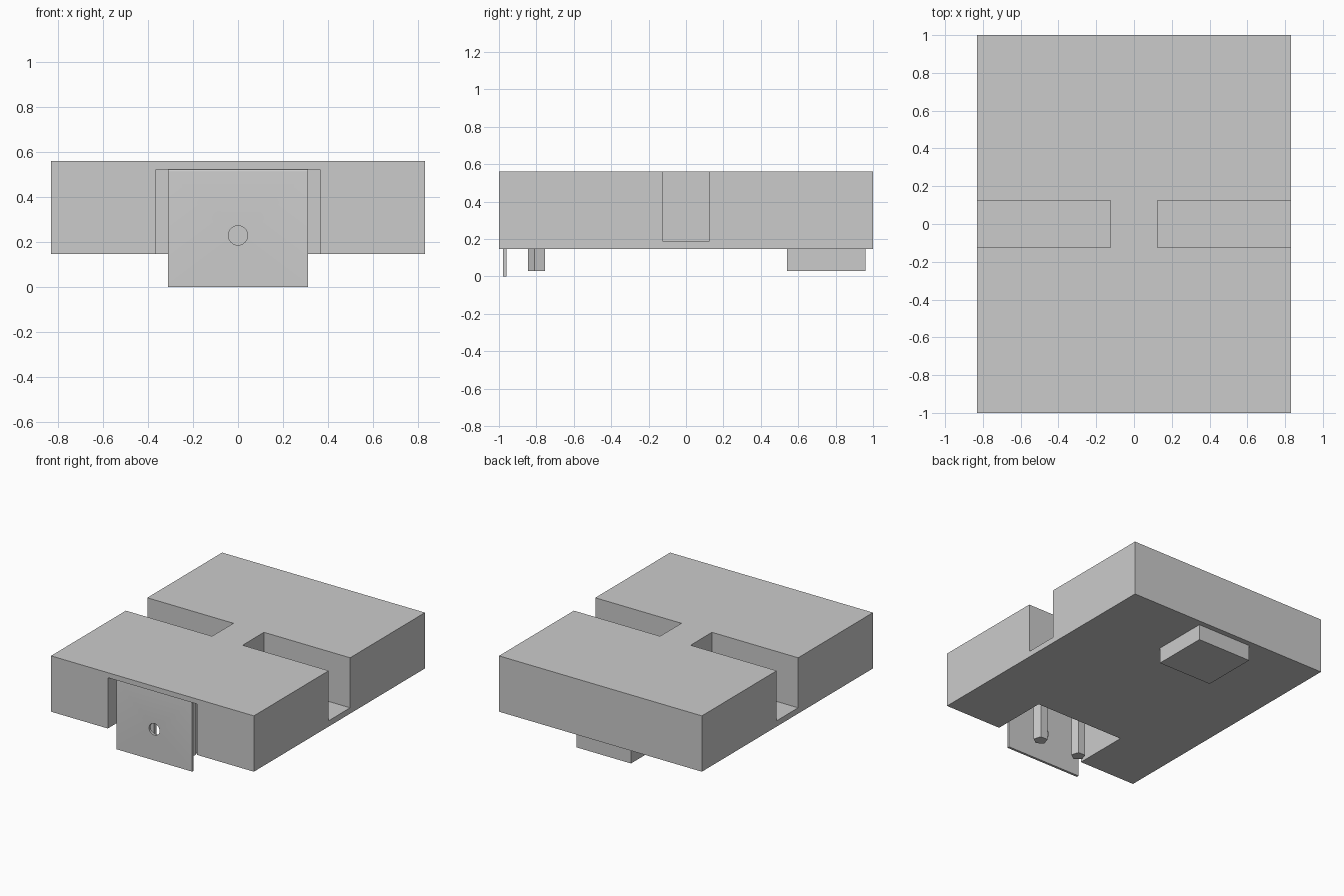
import bpy, bmesh, math

cube = bpy.data.objects.get("Cube")
if cube:
    bpy.data.objects.remove(cube, do_unlink=True)

grey = bpy.data.materials.new("plain_grey")
grey.use_nodes = True
grey.diffuse_color = (0.6, 0.6, 0.6, 1)
grey.node_tree.nodes["Principled BSDF"].inputs["Base Color"].default_value = (0.6, 0.6, 0.6, 1)


def prism(name, points, axis, start, end):
    """Extrude a closed outline along x (points are y, z), y (x, z) or z (x, y)."""
    place = {"x": lambda a, b, c: (c, a, b),
             "y": lambda a, b, c: (a, c, b),
             "z": lambda a, b, c: (a, b, c)}[axis]
    bm = bmesh.new()
    face = bm.faces.new([bm.verts.new(place(a, b, start)) for a, b in points])
    moved = bmesh.ops.extrude_face_region(bm, geom=[face])["geom"]
    bmesh.ops.translate(bm, vec=place(0, 0, end - start),
                        verts=[v for v in moved if isinstance(v, bmesh.types.BMVert)])
    bmesh.ops.recalc_face_normals(bm, faces=bm.faces)
    mesh = bpy.data.meshes.new(name)
    bm.to_mesh(mesh)
    bm.free()
    mesh.materials.append(grey)
    obj = bpy.data.objects.new(name, mesh)
    bpy.context.collection.objects.link(obj)
    return obj


def box(name, x, y, z):
    outline = [(x[0], y[0]), (x[1], y[0]), (x[1], y[1]), (x[0], y[1])]
    return prism(name, outline, "z", z[0], z[1])


def ring(a, b, radius, count, turn=0):
    angles = [turn + math.tau * i / count for i in range(count)]
    return [(a + radius * math.cos(t), b + radius * math.sin(t)) for t in angles]


def cut(target, cutter):
    cutter.hide_render = True
    mod = target.modifiers.new("cut", "BOOLEAN")
    mod.operation = "DIFFERENCE"
    mod.solver = "EXACT"
    mod.object = cutter
    bpy.context.view_layer.objects.active = target
    bpy.ops.object.modifier_apply(modifier=mod.name)
    bpy.data.objects.remove(cutter, do_unlink=True)


# Slab with two open side slots and a front recess
body = box("body", (-0.83, 0.83), (-1, 1), (0.147, 0.56))
cut(body, box("left_slot", (0.125, 1), (-0.125, 0.125), (0.19, 0.7)))
cut(body, box("right_slot", (-1, -0.125), (-0.125, 0.125), (0.19, 0.7)))
cut(body, box("front_recess", (-0.365, 0.365), (-1.1, -0.58), (0, 0.523)))

# Thin hanging flap with a rounded top and a round hole
flap_y, half, crown = -0.969, 0.009, 0.514
arc = [(flap_y + half * math.cos(math.pi * i / 12), crown + half * math.sin(math.pi * i / 12))
       for i in range(13)]
flap = prism("front_flap", [(flap_y - half, 0), (flap_y + half, 0)] + arc, "x", -0.31, 0.31)
cut(flap, prism("flap_hole", ring(0, 0.23, 0.043, 32), "y", -1.1, -0.9))
bpy.ops.object.select_all(action="DESELECT")
flap.select_set(True)
bpy.context.view_layer.objects.active = flap
bpy.ops.object.shade_smooth_by_angle(angle=math.radians(30))

# Five-sided pins hanging inside the recess
for side, x in (("left", 0.168), ("right", -0.168)):
    prism(side + "_pin", ring(x, -0.795, 0.05, 5, -math.pi / 2), "z", 0.03, 0.523)

# Block under the back
box("back_foot", (-0.222, 0.222), (0.54, 0.96), (0.03, 0.147))
